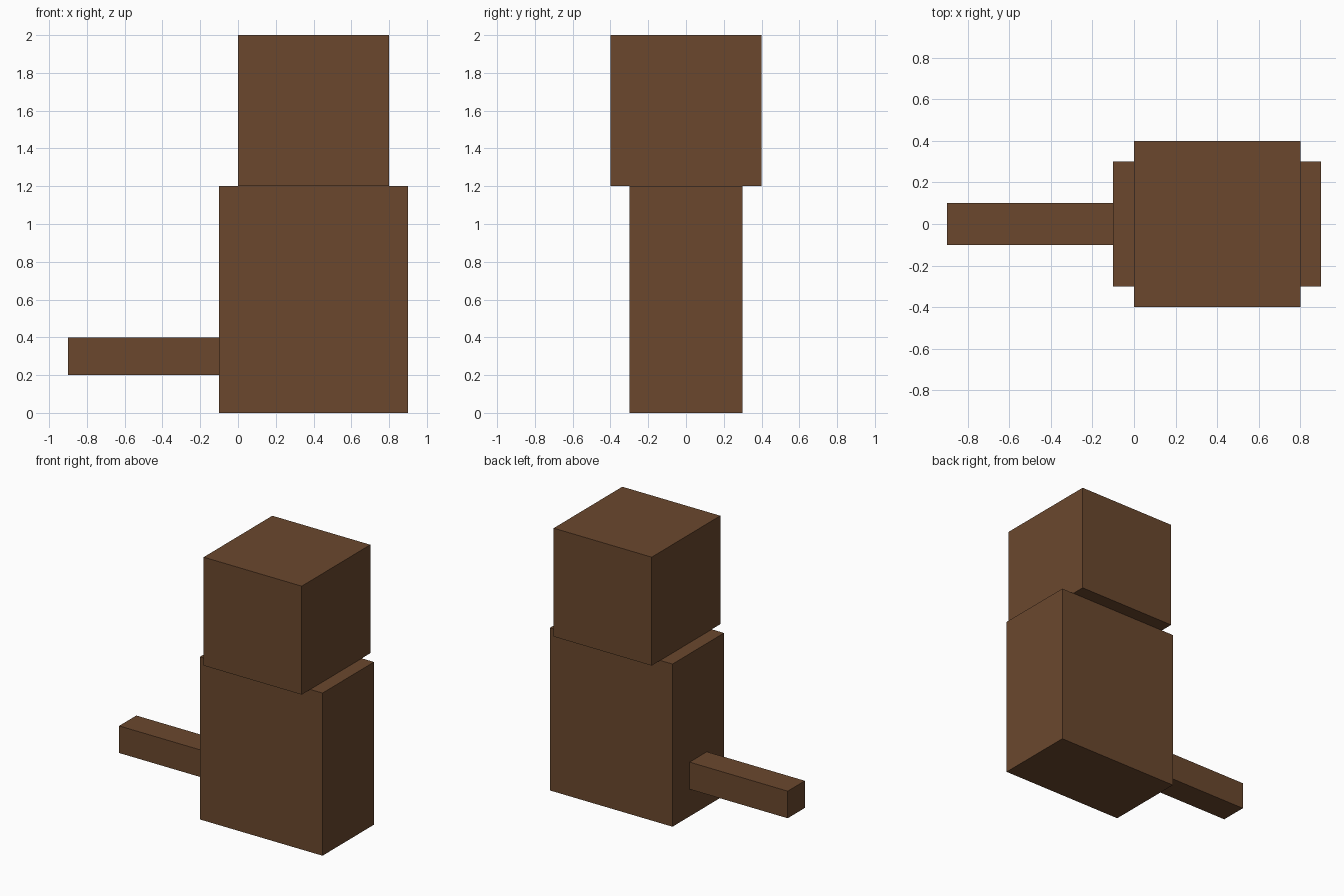
import bpy

# Remove the default cube
default = bpy.data.objects.get("Cube")
if default:
    bpy.data.objects.remove(default, do_unlink=True)

# Single brown material
brown = bpy.data.materials.new("brown")
brown.use_nodes = True
colour = (0.145, 0.064, 0.027, 1.0)
brown.diffuse_color = colour
shader = brown.node_tree.nodes["Principled BSDF"]
shader.inputs["Base Color"].default_value = colour
shader.inputs["Roughness"].default_value = 0.9


def box(name, centre, size):
    """Flat-faced block with its dimensions baked into the mesh."""
    bpy.ops.mesh.primitive_cube_add(size=1, location=centre)
    obj = bpy.context.object
    obj.name = name
    obj.scale = size
    bpy.ops.object.transform_apply(location=False, rotation=False, scale=True)
    obj.data.materials.append(brown)
    return obj


# Upright body, wider cube head on top, thin tail at the right side
box("body", (0.4, 0, 0.6), (1.0, 0.6, 1.2))
box("head", (0.4, 0, 1.6), (0.8, 0.8, 0.8))
box("tail", (-0.5, 0, 0.3), (0.8, 0.2, 0.2))
